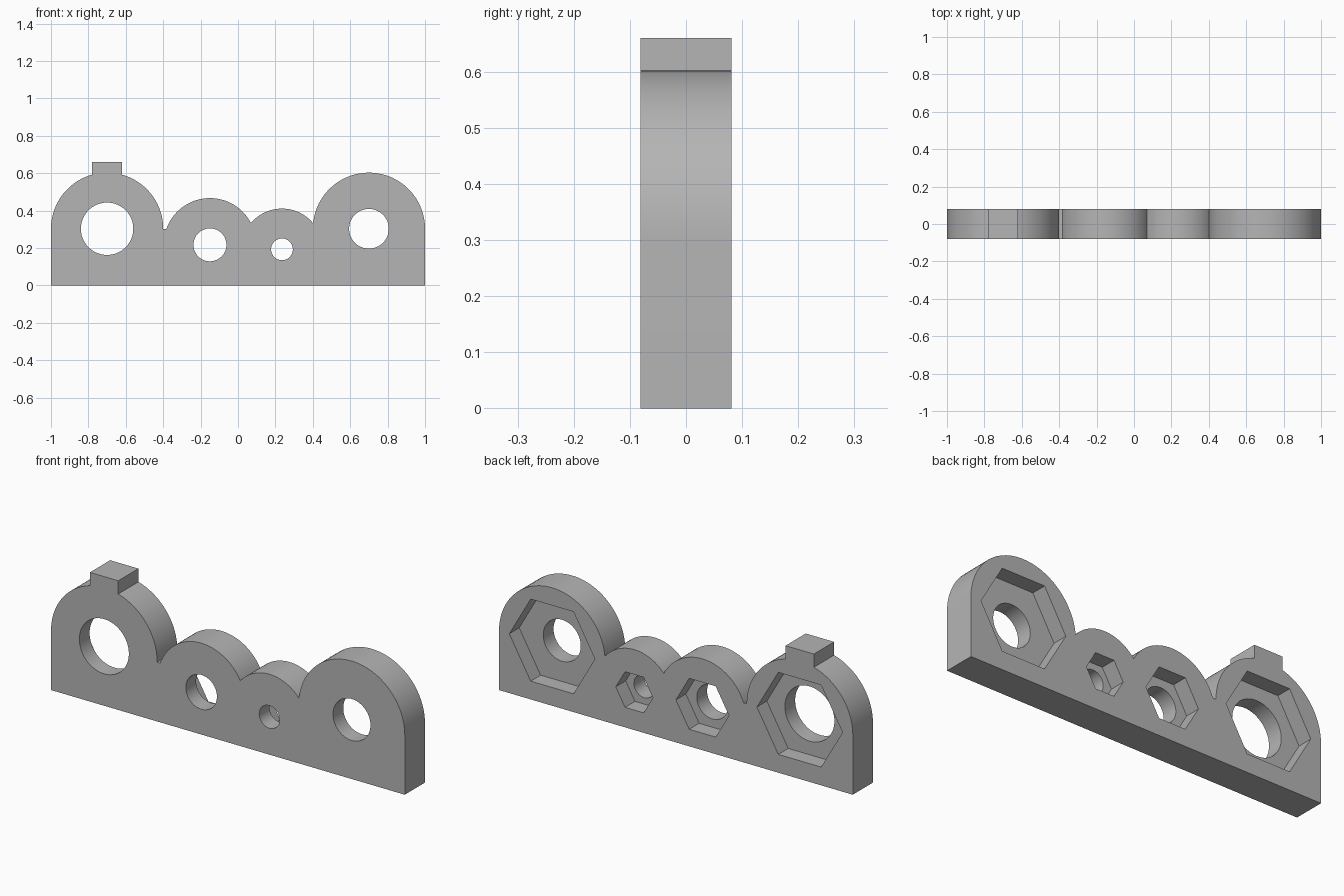
import bpy, bmesh
from math import acos, cos, sin, pi

cube = bpy.data.objects.get("Cube")
if cube:
    bpy.data.objects.remove(cube, do_unlink=True)

HALF = 0.0815          # half thickness of the plate
POCKET = 0.08          # depth of the hexagonal pockets

grey = bpy.data.materials.new("grey")
grey.use_nodes = True
grey.diffuse_color = (0.46, 0.46, 0.46, 1)
grey.node_tree.nodes["Principled BSDF"].inputs["Base Color"].default_value = grey.diffuse_color


def prism(name, points, y0, y1):
    """Extrude an xz outline from y0 to y1."""
    bm = bmesh.new()
    face = bm.faces.new([bm.verts.new((x, y0, z)) for x, z in points])
    out = bmesh.ops.extrude_face_region(bm, geom=[face])
    moved = [v for v in out["geom"] if isinstance(v, bmesh.types.BMVert)]
    bmesh.ops.translate(bm, verts=moved, vec=(0, y1 - y0, 0))
    bmesh.ops.recalc_face_normals(bm, faces=bm.faces)
    mesh = bpy.data.meshes.new(name)
    bm.to_mesh(mesh)
    bm.free()
    mesh.materials.append(grey)
    obj = bpy.data.objects.new(name, mesh)
    bpy.context.collection.objects.link(obj)
    return obj


def arc(cx, cz, r, x0, x1, steps=32):
    """Upper arc of a circle between two x positions."""
    a0, a1 = (acos(max(-1, min(1, (x - cx) / r))) for x in (x0, x1))
    angles = [a0 + (a1 - a0) * i / steps for i in range(steps + 1)]
    return [(cx + r * cos(a), cz + r * sin(a)) for a in angles]


def polygon(cx, cz, r, sides):
    return [(cx + r * cos(2 * pi * i / sides), cz + r * sin(2 * pi * i / sides))
            for i in range(sides)]


# Plate outline: four humps, with a square tab on the first
outline = [(-1, 0)]
outline += arc(-0.7, 0.303, 0.3, -1, -0.78)
outline += [(-0.78, 0.66), (-0.62, 0.66)]
outline += arc(-0.7, 0.303, 0.3, -0.62, -0.4)
outline += arc(-0.15, 0.22, 0.247, -0.3826, 0.069)
outline += arc(0.235, 0.195, 0.216, 0.069, 0.4015)[1:]
outline += arc(0.7, 0.303, 0.3, 0.4015, 1)[1:]
outline += [(1, 0)]
plate = prism("nut_holder_plate", outline, -HALF, HALF)

# Round through holes and hexagonal pockets in the back: x, z, hole, hexagon
cutters = []
for x, z, hole, hexagon in [(-0.7, 0.303, 0.14, 0.242), (-0.15, 0.217, 0.088, 0.15),
                            (0.235, 0.193, 0.058, 0.105), (0.7, 0.303, 0.106, 0.242)]:
    cutters.append(prism("hole_cutter", polygon(x, z, hole, 64), -0.2, 0.2))
    cutters.append(prism("pocket_cutter", polygon(x, z, hexagon, 6), HALF - POCKET, 0.2))

bpy.context.view_layer.objects.active = plate
for cutter in cutters:
    cutter.hide_render = True
    mod = plate.modifiers.new("cut", "BOOLEAN")
    mod.operation, mod.solver, mod.object = "DIFFERENCE", "EXACT", cutter
    bpy.ops.object.modifier_apply(modifier=mod.name)
    bpy.data.objects.remove(cutter, do_unlink=True)

# Smooth curved walls, keep crisp edges
bpy.ops.object.select_all(action="DESELECT")
plate.select_set(True)
bpy.ops.object.shade_smooth_by_angle()
